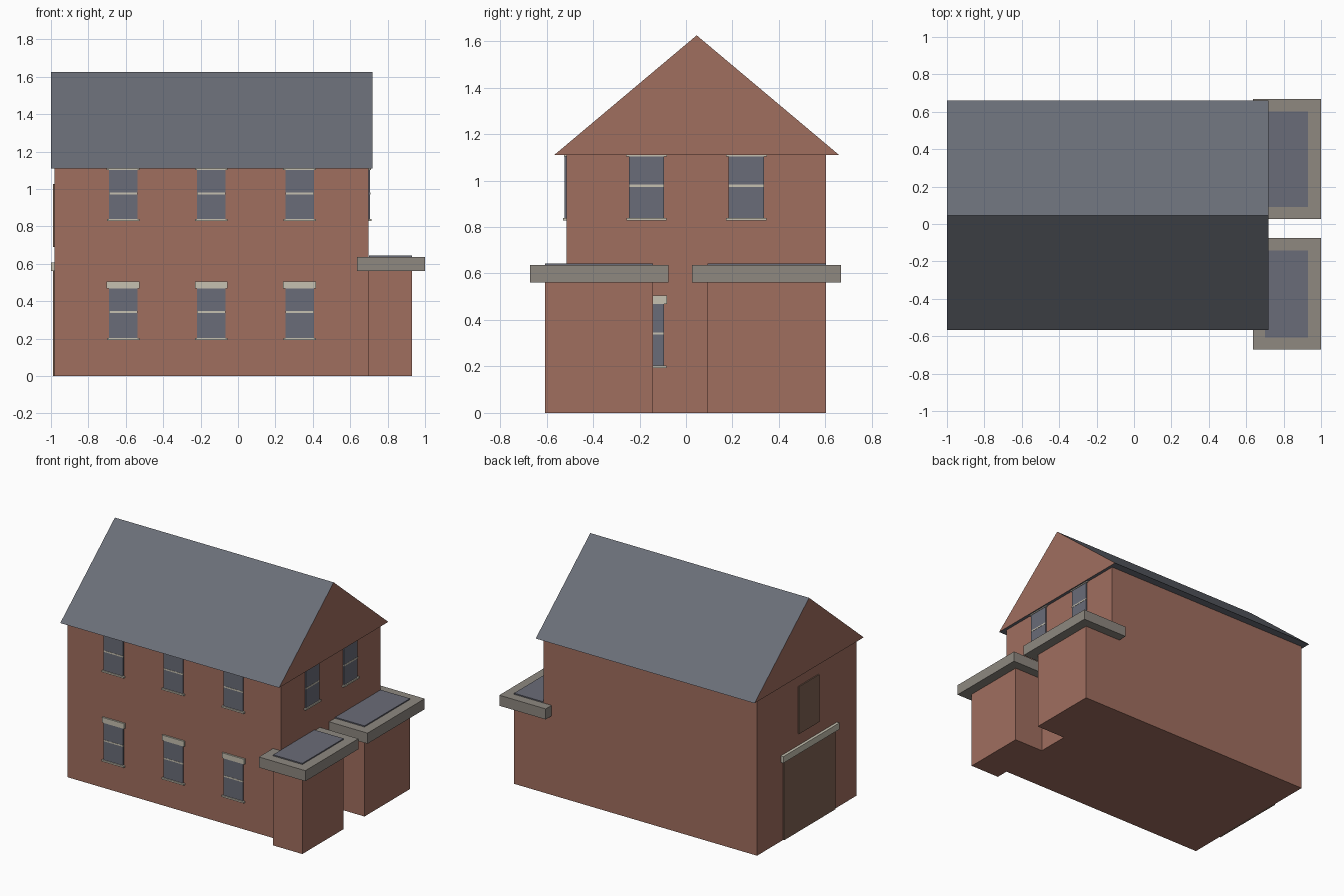
import bpy
import bmesh

cube = bpy.data.objects.get("Cube")
if cube:
    bpy.data.objects.remove(cube, do_unlink=True)


def make_material(name, rgb):
    linear = [((c / 255 + 0.055) / 1.055) ** 2.4 for c in rgb] + [1.0]
    mat = bpy.data.materials.new(name)
    mat.use_nodes = True
    mat.diffuse_color = linear
    bsdf = mat.node_tree.nodes["Principled BSDF"]
    bsdf.inputs["Base Color"].default_value = linear
    bsdf.inputs["Roughness"].default_value = 0.9
    return mat


brick = make_material("brick", (160, 110, 95))
slate = make_material("slate", (106, 110, 119))
glass = make_material("blue_grey_glass", (106, 108, 120))
stone = make_material("pale_stone", (198, 193, 177))
concrete = make_material("grey_concrete", (142, 136, 128))
timber = make_material("brown_timber", (128, 100, 84))


def finish(name, bm, *mats):
    bmesh.ops.recalc_face_normals(bm, faces=bm.faces)
    mesh = bpy.data.meshes.new(name)
    bm.to_mesh(mesh)
    bm.free()
    for mat in mats:
        mesh.materials.append(mat)
    obj = bpy.data.objects.new(name, mesh)
    bpy.context.collection.objects.link(obj)
    return obj


def box(name, xs, ys, zs, mat):
    """Box spanning the given (low, high) range on each axis."""
    bm = bmesh.new()
    bmesh.ops.create_cube(bm, size=1)
    for v in bm.verts:
        for axis, (low, high) in enumerate((xs, ys, zs)):
            v.co[axis] = high if v.co[axis] > 0 else low
    return finish(name, bm, mat)


# Main walls
LEFT, RIGHT, FRONT, BACK, EAVES = -0.98, 0.698, -0.514, 0.602, 1.11
box("main_walls", (LEFT, RIGHT), (FRONT, BACK), (0, EAVES), brick)

# Pitched roof: slate slopes and soffit, brick gable ends
bm = bmesh.new()
profile = [(-0.567, EAVES), (0.659, EAVES), (0.046, 1.625)]
gable = bm.faces.new([bm.verts.new((-1.0, y, z)) for y, z in profile])
extruded = bmesh.ops.extrude_face_region(bm, geom=[gable], use_keep_orig=True)
new_verts = [g for g in extruded["geom"] if isinstance(g, bmesh.types.BMVert)]
bmesh.ops.translate(bm, verts=new_verts, vec=(1.72, 0, 0))
bm.normal_update()
for face in bm.faces:
    face.material_index = 1 if abs(face.normal.x) > 0.9 else 0
finish("pitched_roof", bm, slate, brick)


# Sash windows: glass, meeting rail, sill and lintel
def window(name, side, centre, base):
    def part(label, half, depth, low, high, mat):
        along = (centre - half, centre + half)
        zs = (base + low, base + high)
        if side == "front":
            box(name + label, along, (FRONT - depth, FRONT + 0.01), zs, mat)
        else:
            box(name + label, (RIGHT - 0.01, RIGHT + depth), along, zs, mat)

    part("_glass", 0.076, 0.008, 0, 0.27, glass)
    part("_rail", 0.076, 0.0095, 0.137, 0.147, stone)
    part("_sill", 0.087, 0.016, -0.007, 0.004, stone)
    part("_lintel", 0.088, 0.012, 0.268, 0.305, stone)


LOWER, UPPER = 0.2, 0.835
for i, x in enumerate((-0.614, -0.143, 0.329), 1):
    window(f"front_lower_window_{i}", "front", x, LOWER)
    window(f"front_upper_window_{i}", "front", x, UPPER)
window("side_upper_window_1", "side", -0.17, UPPER)
window("side_upper_window_2", "side", 0.26, UPPER)
window("side_lower_window", "side", -0.17, LOWER)

# Flat-roofed annexes with an overhanging slab and an inset roof panel
for name, low, high in (("front_annex", -0.606, -0.142), ("back_annex", 0.092, 0.602)):
    ys = (low, high)
    box(name + "_walls", (RIGHT, 0.93), ys, (0, 0.6), brick)
    box(name + "_slab", (0.635, 1.0), (low - 0.066, high + 0.066), (0.561, 0.636), concrete)
    box(name + "_roof_panel", (0.70, 0.93), ys, (0.62, 0.644), glass)

# Large door, its lintel and the loft hatch on the far end wall
box("end_door", (LEFT - 0.008, LEFT + 0.01), (-0.265, 0.31), (0, 0.561), timber)
box("end_door_lintel", (-1.0, LEFT + 0.01), (-0.295, 0.335), (0.561, 0.607), stone)
box("loft_hatch", (LEFT - 0.008, LEFT + 0.01), (-0.085, 0.14), (0.69, 1.027), timber)
